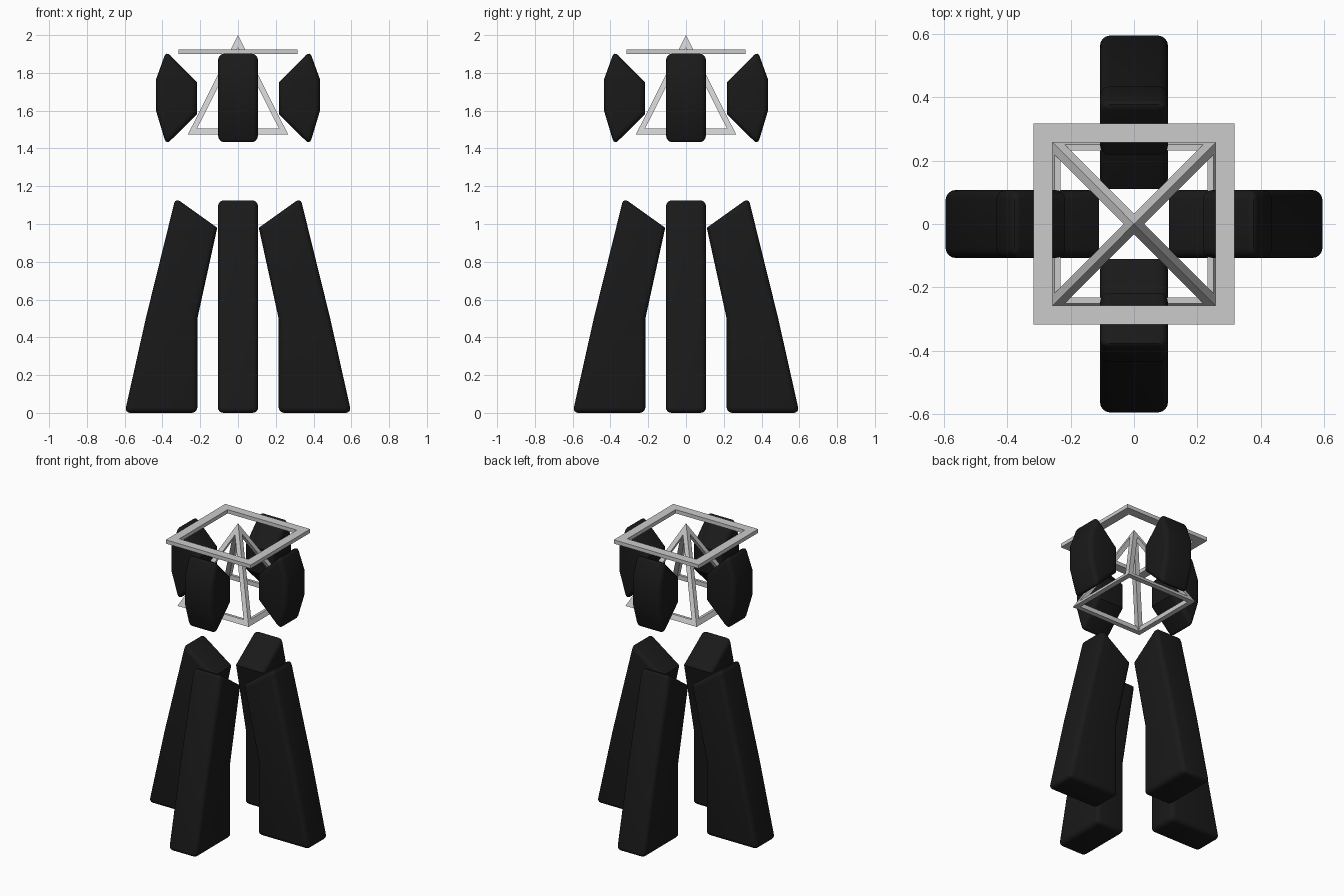
import bpy, bmesh, math
from mathutils import Matrix

if "Cube" in bpy.data.objects:
    bpy.data.objects.remove(bpy.data.objects["Cube"])

black = bpy.data.materials.new("black_padding")
black.diffuse_color = (0.01, 0.01, 0.01, 1)
black.use_nodes = True
black.node_tree.nodes["Principled BSDF"].inputs["Base Color"].default_value = black.diffuse_color


def finish(bm, name, material=None, smooth=False):
    bmesh.ops.recalc_face_normals(bm, faces=bm.faces[:])
    me = bpy.data.meshes.new(name)
    bm.to_mesh(me)
    bm.free()
    if smooth:
        me.shade_smooth()
        me.set_sharp_from_angle(angle=math.radians(30))
    if material:
        me.materials.append(material)
    ob = bpy.data.objects.new(name, me)
    bpy.context.collection.objects.link(ob)
    return ob


def pad(name, profile, turn, half=0.107, bevel=0.03):
    """Extrude an x-z profile across y, round its sharp edges, turn about z."""
    bm = bmesh.new()
    face = bm.faces.new([bm.verts.new((x, -half, z)) for x, z in profile])
    ext = bmesh.ops.extrude_face_region(bm, geom=[face], use_keep_orig=True)
    new = [v for v in ext["geom"] if isinstance(v, bmesh.types.BMVert)]
    bmesh.ops.translate(bm, verts=new, vec=(0, 2 * half, 0))
    bmesh.ops.recalc_face_normals(bm, faces=bm.faces[:])
    edges = [e for e in bm.edges if e.calc_face_angle() > math.radians(70)]
    bmesh.ops.bevel(bm, geom=edges, offset=bevel, segments=4, profile=0.5,
                    affect='EDGES', clamp_overlap=True)
    bmesh.ops.rotate(bm, verts=bm.verts[:],
                     matrix=Matrix.Rotation(math.radians(turn), 3, 'Z'))
    return finish(bm, name, black, True)


def hull(bm, points):
    """Add the convex block around the points."""
    verts = [bm.verts.new(p) for p in points]
    bmesh.ops.convex_hull(bm, input=verts)


# Four legs and four upper pads around the axis
leg = [(0.215, 0), (0.60, 0), (0.487, 0.505), (0.331, 1.138),
       (0.110, 0.98), (0.215, 0.50)]
upper = [(0.217, 1.58), (0.38, 1.42), (0.434, 1.60), (0.434, 1.766),
         (0.38, 1.915), (0.217, 1.75)]
for side, turn in (("right", 0), ("back", 90), ("left", 180), ("front", 270)):
    pad(side + "_leg", leg, turn)
    pad(side + "_upper_pad", upper, turn)

# Flat square ring near the top
bm = bmesh.new()
outer, inner, low, high = 0.316, 0.257, 1.90, 1.925
signs = ((-1, -1), (1, -1), (1, 1), (-1, 1))
rings = [[bm.verts.new((sx * r, sy * r, z)) for sx, sy in signs]
         for r, z in ((outer, low), (outer, high), (inner, high), (inner, low))]
for a in range(4):
    b = (a + 1) % 4
    for i in range(4):
        j = (i + 1) % 4
        bm.faces.new((rings[a][i], rings[a][j], rings[b][j], rings[b][i]))
finish(bm, "square_ring")

# Open pyramid frame: corner struts, base bars and solid tip
bm = bmesh.new()
apex, base, half, w, bar = 2.0, 1.475, 0.265, 0.033, 0.03
slope = half / (apex - base)
join = apex - w / slope
for sx, sy in signs:
    hull(bm, [(sx * (c - dx), sy * (c - dy), z)
              for c, z in ((half, base), (w, join))
              for dx in (0, w) for dy in (0, w)])
top = half - bar * slope
for k in range(4):
    first = len(bm.verts)
    hull(bm, [(s * x, y, z) for s in (-1, 1) for x, y, z in (
        (half - w, half, base), (half - w, half - w, base),
        (top - w, top, base + bar), (top - w, half - w, base + bar))])
    bm.verts.ensure_lookup_table()
    bmesh.ops.rotate(bm, verts=bm.verts[first:],
                     matrix=Matrix.Rotation(k * math.pi / 2, 3, 'Z'))
hull(bm, [(sx * w, sy * w, join) for sx, sy in signs] + [(0, 0, apex)])
bmesh.ops.dissolve_limit(bm, angle_limit=0.01, verts=bm.verts[:], edges=bm.edges[:])
finish(bm, "pyramid_frame")
